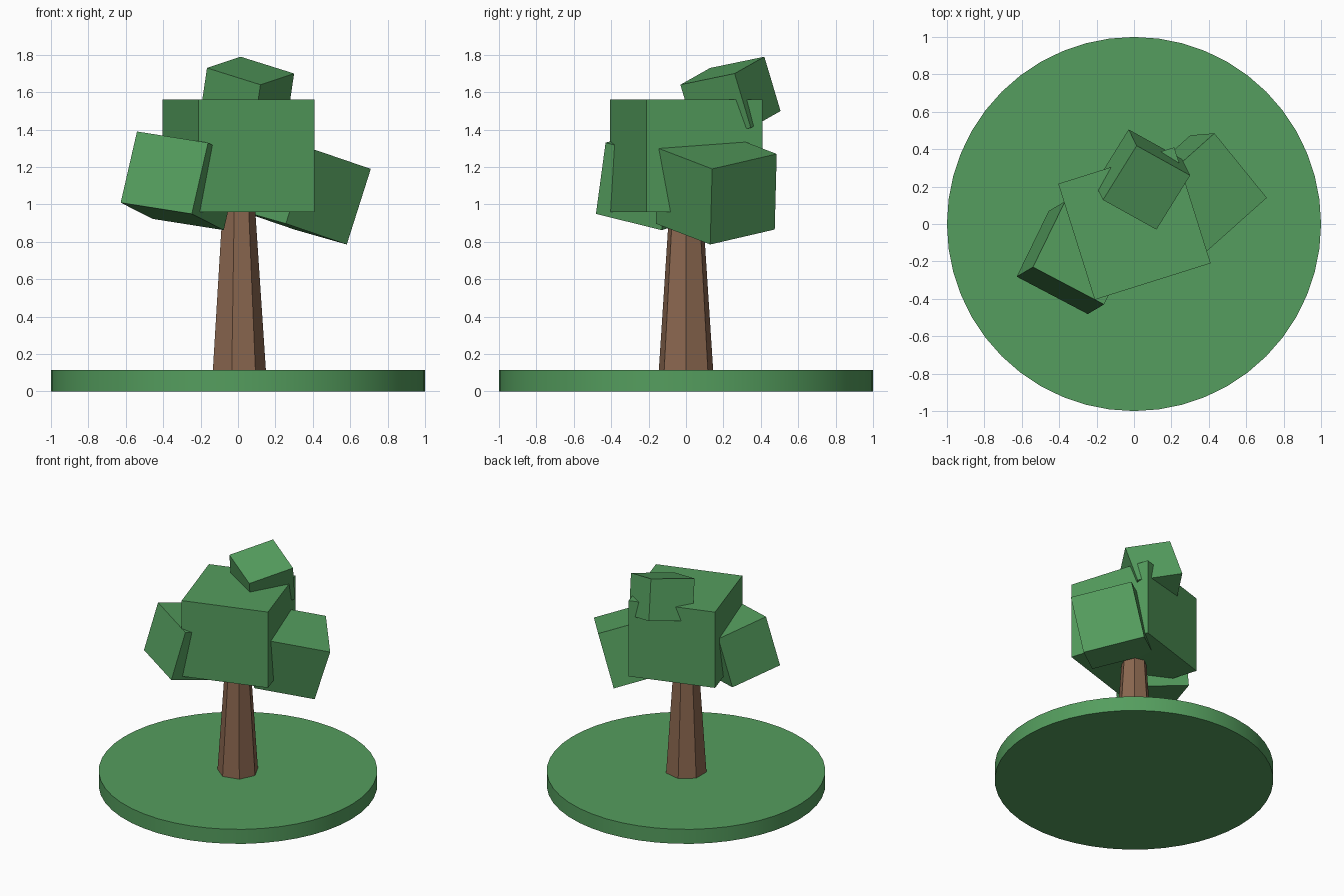
import bpy
import math
from mathutils import Vector

if "Cube" in bpy.data.objects:
    bpy.data.objects.remove(bpy.data.objects["Cube"])


def make_material(name, rgb):
    m = bpy.data.materials.new(name)
    m.diffuse_color = (*rgb, 1.0)
    m.use_nodes = True
    m.node_tree.nodes["Principled BSDF"].inputs["Base Color"].default_value = m.diffuse_color
    return m


green = make_material("leaf green", (0.09, 0.34, 0.112))
brown = make_material("bark brown", (0.26, 0.137, 0.08))


def cone(name, sides, r_bottom, r_top, z0, z1, mat, turn=0.0):
    """Upright cylinder or taper standing between two heights."""
    bpy.ops.mesh.primitive_cone_add(
        vertices=sides, radius1=r_bottom, radius2=r_top, depth=z1 - z0,
        location=(0, 0, (z0 + z1) / 2), rotation=(0, 0, turn))
    ob = bpy.context.object
    ob.name = name
    ob.data.materials.append(mat)
    return ob


def block(name, corner, edge_a, edge_b, depth):
    """Tilted box: one corner, two perpendicular edges, and a depth along a x b."""
    a, b = Vector(edge_a), Vector(edge_b)
    b -= a * (a.dot(b) / a.dot(a))          # keep the edges square
    c = a.cross(b).normalized() * depth
    o = Vector(corner)
    base = [o, o + a, o + a + b, o + b]
    verts = base + [v + c for v in base]
    faces = [(3, 2, 1, 0), (4, 5, 6, 7)]
    faces += [(i, (i + 1) % 4, (i + 1) % 4 + 4, i + 4) for i in range(4)]
    if depth < 0:
        faces = [f[::-1] for f in faces]
    mesh = bpy.data.meshes.new(name)
    mesh.from_pydata(verts, [], faces)
    ob = bpy.data.objects.new(name, mesh)
    bpy.context.collection.objects.link(ob)
    mesh.materials.append(green)
    return ob


# Round grass base with a smooth rim
cone("grass_base", 48, 1.0, 1.0, 0.0, 0.115, green)
bpy.ops.object.shade_smooth_by_angle(angle=math.radians(30))

# Seven-sided tapering trunk, one ridge pointing along +x
cone("trunk", 7, 0.15, 0.09, 0.10, 1.0, brown, turn=-math.pi / 2)

# Main block of foliage, upright but turned
block("foliage_main", (-0.21, -0.405, 0.96), (0.62, 0.195, 0), (-0.195, 0.62, 0), 0.60)

# Tilted smaller blocks poking out at the left, right and top
block("foliage_left", (-0.54, -0.23, 1.39), (0.38, -0.20, -0.06), (-0.09, -0.05, -0.38), 0.40)
block("foliage_right", (0.71, 0.14, 1.19), (-0.28, 0.345, 0.08), (-0.125, -0.015, -0.405), 0.45)
block("foliage_top", (0.12, -0.03, 1.64), (0.18, 0.29, 0.06), (-0.285, 0.16, 0.09), -0.306)
